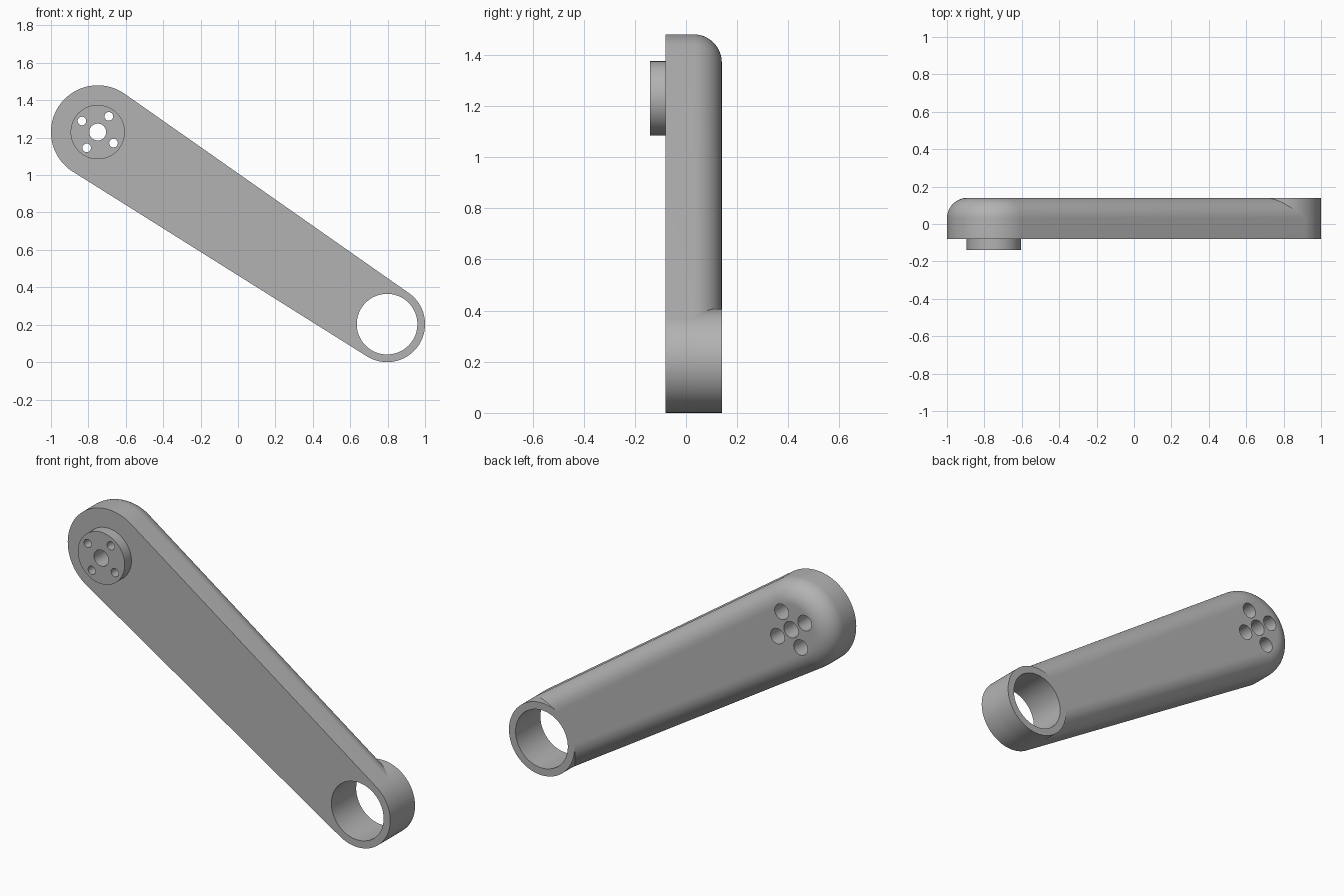
import bpy, bmesh, math
from mathutils import Matrix, Vector

cube = bpy.data.objects.get("Cube")
if cube:
    bpy.data.objects.remove(cube, do_unlink=True)

# Main dimensions: pivot centres as (x, z), depths along y
BIG, BIG_R = Vector((-0.75, 1.23)), 0.25
SMALL, SMALL_R = Vector((0.797, 0.203)), 0.203
FRONT, BACK, FILLET = -0.08, 0.14, 0.11
HUB_FRONT, HUB_R = -0.14, 0.145
BORE_R = 0.162

grey = bpy.data.materials.new("satin grey")
grey.use_nodes = True
colour = (0.45, 0.45, 0.45, 1)
grey.diffuse_color = colour
grey.node_tree.nodes["Principled BSDF"].inputs["Base Color"].default_value = colour


def make_object(name, bm):
    bmesh.ops.recalc_face_normals(bm, faces=bm.faces[:])
    mesh = bpy.data.meshes.new(name)
    bm.to_mesh(mesh)
    bm.free()
    mesh.materials.append(grey)
    obj = bpy.data.objects.new(name, mesh)
    bpy.context.collection.objects.link(obj)
    return obj


def cylinder(name, centre, radius, y0, y1, segments=96):
    bm = bmesh.new()
    place = Matrix.Translation((centre.x, (y0 + y1) / 2, centre.y))
    bmesh.ops.create_cone(bm, cap_ends=True, segments=segments, radius1=radius,
                          radius2=radius, depth=y1 - y0,
                          matrix=place @ Matrix.Rotation(math.pi / 2, 4, 'X'))
    return make_object(name, bm)


def cut(obj, cutters):
    for cutter in cutters:
        cutter.hide_render = True
        mod = obj.modifiers.new("hole", 'BOOLEAN')
        mod.operation, mod.solver, mod.object = 'DIFFERENCE', 'EXACT', cutter
        bpy.context.view_layer.objects.active = obj
        bpy.ops.object.modifier_apply(modifier=mod.name)


def outline(inset, steps=56):
    """Two arcs joined by their common tangents, shrunk by inset."""
    axis = SMALL - BIG
    heading = math.atan2(axis.y, axis.x)
    half = math.acos((BIG_R - SMALL_R) / axis.length)
    points = []
    for centre, radius, start, sweep in (
            (SMALL, SMALL_R, heading - half, 2 * half),
            (BIG, BIG_R, heading + half, 2 * (math.pi - half))):
        for i in range(steps + 1):
            a = start + sweep * i / steps
            points.append(centre + (radius - inset) * Vector((math.cos(a), math.sin(a))))
    return points


# Arm: tapered outline lofted backwards with a quarter-round rear edge
layers = [(FRONT, 0)]
for i in range(17):
    a = math.pi / 2 * i / 16
    layers.append((BACK - FILLET + FILLET * math.sin(a), FILLET * (1 - math.cos(a))))
bm = bmesh.new()
rings = [[bm.verts.new((p.x, y, p.y)) for p in outline(inset)] for y, inset in layers]
for lower, upper in zip(rings, rings[1:]):
    for i in range(len(lower)):
        j = (i + 1) % len(lower)
        bm.faces.new((lower[i], lower[j], upper[j], upper[i]))
bm.faces.new(rings[0])
bm.faces.new(rings[-1])
arm = make_object("arm", bm)

# Collar around the large bore and raised hub on the front
collar = cylinder("bore_collar", SMALL, SMALL_R, BACK - FILLET, BACK, 128)
hub = cylinder("hub", BIG, HUB_R, HUB_FRONT, FRONT)

# Cutters: large bore, collar seat, centre hole, four counterbored screw holes
bore = cylinder("bore_cutter", SMALL, BORE_R, -0.3, 0.3)
seat = cylinder("collar_seat_cutter", SMALL, 0.18, BACK - FILLET, 0.3)
holes = [cylinder("centre_hole_cutter", BIG, 0.045, -0.3, 0.3, 48)]
counterbores = []
for k in range(4):
    a = math.radians(55 + 90 * k)
    spot = BIG + 0.103 * Vector((math.cos(a), math.sin(a)))
    holes.append(cylinder("screw_hole_cutter", spot, 0.023, -0.3, 0.3, 32))
    counterbores.append(cylinder("counterbore_cutter", spot, 0.043, -0.03, 0.3, 48))

cut(arm, [bore, seat] + holes + counterbores)
cut(collar, [bore])
cut(hub, holes)

for helper in [bore, seat] + holes + counterbores:
    bpy.data.objects.remove(helper, do_unlink=True)

# Smooth shading with crisp edges
bpy.ops.object.select_all(action='DESELECT')
for obj in (arm, collar, hub):
    obj.select_set(True)
bpy.context.view_layer.objects.active = arm
bpy.ops.object.shade_smooth_by_angle(angle=math.radians(30))
